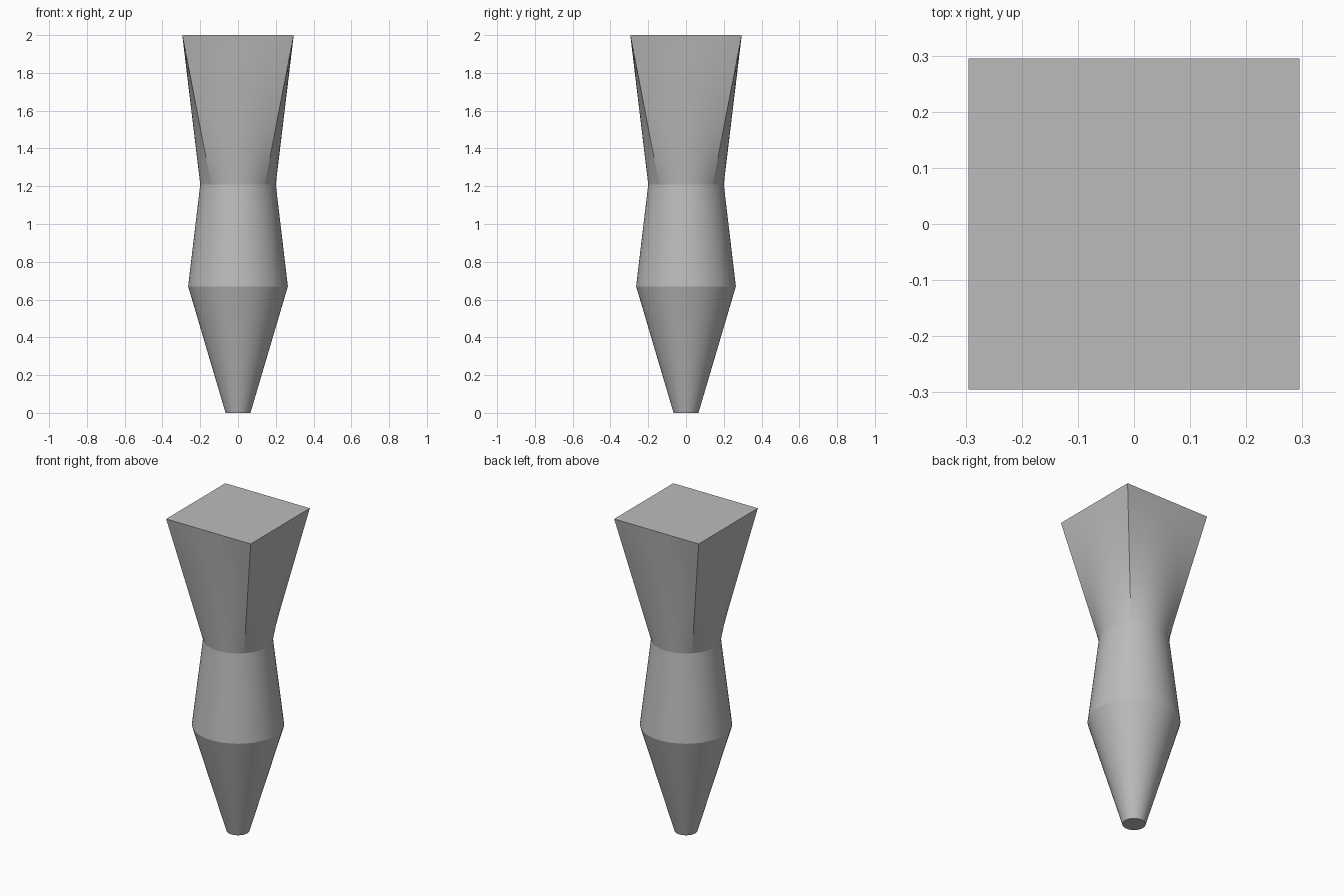
import bpy
import bmesh
import math

cube = bpy.data.objects.get("Cube")
if cube:
    bpy.data.objects.remove(cube, do_unlink=True)

SEGMENTS = 64
LOFT_STEPS = 10

grey = bpy.data.materials.new("plain grey")
grey.use_nodes = True
colour = (0.5, 0.5, 0.5, 1)
grey.diffuse_color = colour
grey.node_tree.nodes["Principled BSDF"].inputs["Base Color"].default_value = colour


def ring(bm, z, radius, half_side, blend):
    """Ring between a circle (blend 0) and a square (blend 1)."""
    verts = []
    for i in range(SEGMENTS):
        a = 2 * math.pi * i / SEGMENTS
        c, s = math.cos(a), math.sin(a)
        square = half_side / max(abs(c), abs(s))
        r = radius + (square - radius) * blend
        verts.append(bm.verts.new((r * c, r * s, z)))
    return verts


bm = bmesh.new()

# Round foot, widest point and waist
rings = [ring(bm, z, r, r, 0) for z, r in ((0, 0.066), (0.67, 0.264), (1.21, 0.2))]

# Straight loft from the round waist to the square top
for k in range(1, LOFT_STEPS + 1):
    t = k / LOFT_STEPS
    rings.append(ring(bm, 1.21 + 0.79 * t, 0.2, 0.295, t))

# Side walls and end caps
for low, high in zip(rings, rings[1:]):
    for i in range(SEGMENTS):
        j = (i + 1) % SEGMENTS
        bm.faces.new((low[i], low[j], high[j], high[i]))
bm.faces.new(list(reversed(rings[0])))
bm.faces.new(rings[-1])

mesh = bpy.data.meshes.new("tapered_leg")
bm.to_mesh(mesh)
bm.free()
mesh.materials.append(grey)
leg = bpy.data.objects.new("tapered_leg", mesh)
bpy.context.collection.objects.link(leg)

# Smooth round walls, sharp corners and rims
bpy.context.view_layer.objects.active = leg
leg.select_set(True)
bpy.ops.object.shade_smooth_by_angle(angle=math.radians(12))
